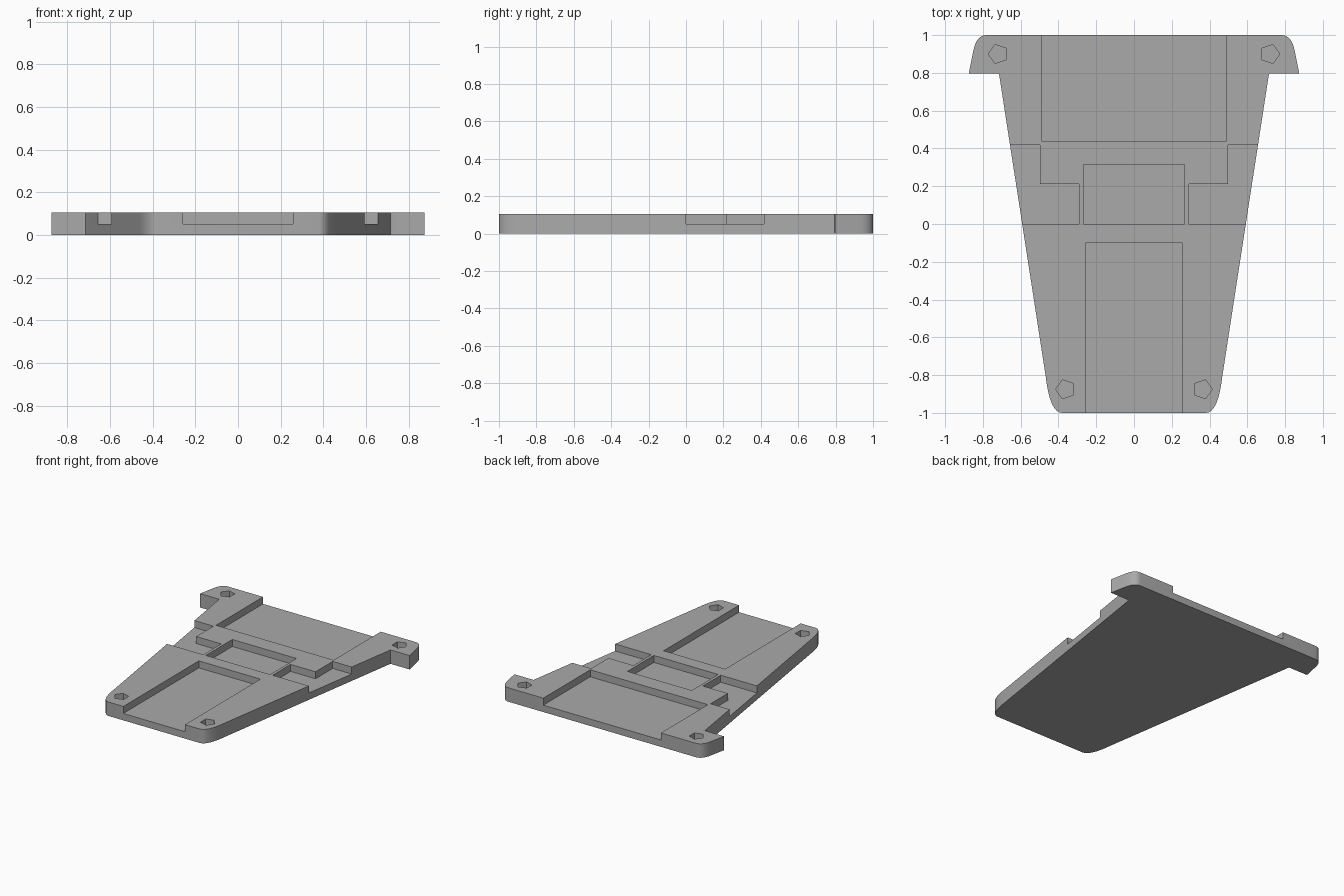
import bpy, bmesh
from math import cos, sin, tau
from mathutils import Vector

if "Cube" in bpy.data.objects:
    bpy.data.objects.remove(bpy.data.objects["Cube"])

HEIGHT, FLOOR = 0.105, 0.052

grey = bpy.data.materials.new("plain grey")
grey.use_nodes = True
grey.diffuse_color = (0.4, 0.4, 0.4, 1)
grey.node_tree.nodes["Principled BSDF"].inputs["Base Color"].default_value = (0.4, 0.4, 0.4, 1)


def prism(bm, outline, z0, z1):
    """Extrude a flat outline between two heights."""
    face = bm.faces.new([bm.verts.new((x, y, z0)) for x, y in outline])
    new = bmesh.ops.extrude_face_region(bm, geom=[face])["geom"]
    top = [v for v in new if isinstance(v, bmesh.types.BMVert)]
    bmesh.ops.translate(bm, verts=top, vec=(0, 0, z1 - z0))


def rounded(a, corner, b, steps=8):
    """Curved corner from a to b, pulled towards the corner point."""
    a, c, b = Vector(a), Vector(corner), Vector(b)
    ts = [i / steps for i in range(steps + 1)]
    return [tuple(a * (1 - t) ** 2 + c * 2 * t * (1 - t) + b * t * t) for t in ts]


def mirrored(points):
    return [(-x, y) for x, y in reversed(points)]


def rect(half_width, y0, y1):
    return [(-half_width, y0), (half_width, y0), (half_width, y1), (-half_width, y1)]


def finish(bm, name):
    bmesh.ops.recalc_face_normals(bm, faces=bm.faces[:])
    mesh = bpy.data.meshes.new(name)
    bm.to_mesh(mesh)
    bm.free()
    obj = bpy.data.objects.new(name, mesh)
    bpy.context.collection.objects.link(obj)
    mesh.materials.append(grey)
    return obj


# Tapered plate with rounded ends and rear ears
half = rounded((0.38, -1), (0.445, -1), (0.467, -0.81))
half += [(0.713, 0.785)] + rounded((0.715, 0.795), (0.716, 0.797), (0.73, 0.797), 2)
half += [(0.875, 0.797)] + rounded((0.85, 0.92), (0.835, 1), (0.78, 1))
bm = bmesh.new()
prism(bm, half + mirrored(half), 0, HEIGHT)
plate = finish(bm, "base_plate")

# Shallow pockets, stepped side notches and five-sided blind holes
bm = bmesh.new()
for outline in (rect(0.491, 0.44, 1.2), rect(0.268, 0, 0.315), rect(0.257, -1.2, -0.1)):
    prism(bm, outline, FLOOR, 0.3)
notch = [(0.29, 0), (1, 0), (1, 0.418), (0.498, 0.418), (0.498, 0.213), (0.29, 0.213)]
holes = [[(cx + 0.052 * cos(i * tau / 5), cy + 0.052 * sin(i * tau / 5)) for i in range(5)]
         for cx, cy in ((0.72, 0.9), (0.363, -0.875))]
for outline in [notch] + holes:
    prism(bm, outline, FLOOR, 0.3)
    prism(bm, mirrored(outline), FLOOR, 0.3)
cutter = finish(bm, "pocket_cutter")
cutter.hide_render = True

# Cut the recesses
cut = plate.modifiers.new("recesses", "BOOLEAN")
cut.operation = "DIFFERENCE"
cut.solver = "EXACT"
cut.object = cutter
bpy.ops.object.select_all(action="DESELECT")
plate.select_set(True)
bpy.context.view_layer.objects.active = plate
bpy.ops.object.modifier_apply(modifier=cut.name)
bpy.data.objects.remove(cutter)
bpy.ops.object.shade_smooth_by_angle(angle=0.52)
